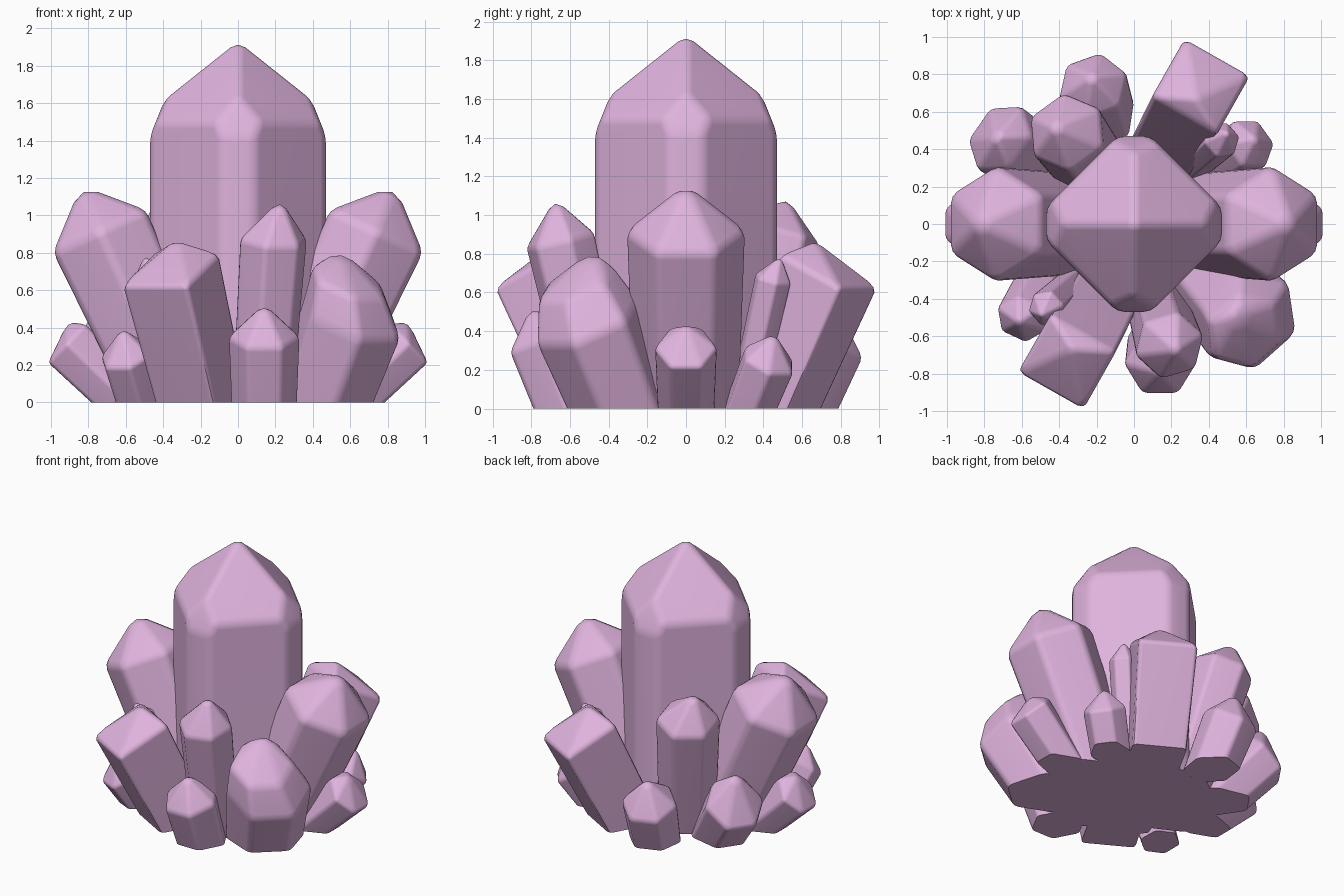
import bpy, bmesh, math
from mathutils import Vector, Matrix

cube = bpy.data.objects.get("Cube")
if cube:
    bpy.data.objects.remove(cube, do_unlink=True)

# Single lilac crystal material
lilac = bpy.data.materials.new("lilac_crystal")
lilac.use_nodes = True
colour = (0.74, 0.45, 0.73, 1)
lilac.diffuse_color = colour
lilac.node_tree.nodes["Principled BSDF"].inputs["Base Color"].default_value = colour

UP = Vector((0, 0, 1))


def cut(bm, point, normal):
    """Slice off everything on the normal side and cap the hole."""
    geom = bm.verts[:] + bm.edges[:] + bm.faces[:]
    bmesh.ops.bisect_plane(bm, geom=geom, plane_co=point, plane_no=normal,
                           clear_outer=True)
    rim = [e for e in bm.edges if e.is_boundary]
    bmesh.ops.holes_fill(bm, edges=rim, sides=0)


def crystal(name, base, shoulder, tip, radius, sides=6, taper=0.86,
            soft=0.12, roll=0, trim=None, collar=None, turn=False):
    base, shoulder, tip = Vector(base), Vector(shoulder), Vector(tip)
    axis = (shoulder - base).normalized()
    side = UP.cross(axis)
    side = side.normalized() if side.length > 0.01 else Vector((1, 0, 0))
    out = axis.cross(side)
    angles = [2 * math.pi * k / sides + math.radians(roll) for k in range(sides)]
    spokes = [math.cos(a) * side + math.sin(a) * out for a in angles]
    bm = bmesh.new()

    # Tapered shaft running below the ground, closed by a pointed cap
    levels = [(base - axis * 0.35, radius * taper), (shoulder, radius)]
    if collar:
        levels.append((Vector(collar[0]), collar[1]))
    rings = [[bm.verts.new(c + s * r) for s in spokes] for c, r in levels]
    apex = bm.verts.new(tip)
    bm.faces.new(rings[0][::-1])
    for k in range(sides):
        n = (k + 1) % sides
        for low, high in zip(rings, rings[1:]):
            bm.faces.new((low[k], low[n], high[n], high[k]))
        bm.faces.new((rings[-1][k], rings[-1][n], apex))
    # Flat facets along the corners
    if trim:
        for s in spokes:
            cut(bm, base + s * trim, s)
            cut(bm, shoulder + s * (trim - 0.03), s + UP * 0.4)
    # Worn, rounded edges
    bmesh.ops.bevel(bm, geom=bm.edges[:], offset=radius * soft, segments=2,
                    profile=0.5, affect='EDGES', clamp_overlap=True)
    cut(bm, Vector((0, 0, 0)), -UP)
    if turn:
        bm.transform(Matrix.Rotation(math.pi, 4, 'Z'))
    bmesh.ops.recalc_face_normals(bm, faces=bm.faces[:])
    mesh = bpy.data.meshes.new(name)
    bm.to_mesh(mesh)
    bm.free()
    mesh.materials.append(lilac)
    obj = bpy.data.objects.new(name, mesh)
    bpy.context.collection.objects.link(obj)
    bpy.ops.object.select_all(action='DESELECT')
    obj.select_set(True)
    bpy.context.view_layer.objects.active = obj
    bpy.ops.object.shade_smooth_by_angle(angle=math.radians(40))
    obj.modifiers.new("even_shading", 'WEIGHTED_NORMAL').keep_sharp = True


# Central column with four broad faces
crystal("main_crystal", (0, 0, 0), (0, 0, 1.5), (0, 0, 1.945), 0.56,
        sides=4, taper=1, soft=0.07, trim=0.47)

# Square leaning crystals with low roofs, front and back
for name, turn in (("back_leaning_crystal", False), ("front_leaning_crystal", True)):
    crystal(name, (.19, .44, 0), (.36, .74, .71), (.33, .67, .87), 0.285,
            sides=4, roll=45, soft=0.1, turn=turn)

# Crystals repeated on the opposite side of the cluster
pairs = [
    ("side_crystal", (.32, 0, 0), (.74, 0, .915), (.84, 0, 1.16), .315),
    ("low_crystal", (.59, 0, 0), (.915, 0, .315), (.91, 0, .43), .165),
    ("narrow_crystal", (.3, .3, 0), (.47, .45, .67), (.5, .49, .79), .1),
]
for name, base, shoulder, tip, radius in pairs:
    crystal(name, base, shoulder, tip, radius)
    crystal("opposite_" + name, base, shoulder, tip, radius, turn=True)

# Broad front crystal with a steep band under its cap
crystal("front_broad_crystal", (.45, -.33, 0), (.61, -.51, .45), (.55, -.49, .82),
        0.295, collar=((.59, -.57, .65), 0.22))

# Individual crystals at the front and back
singles = [
    ("front_tall_crystal", (.13, -.45, 0), (.19, -.65, .87), (.23, -.68, 1.09), .19),
    ("front_short_crystal", (.14, -.62, 0), (.14, -.75, .35), (.14, -.8, .53), .195),
    ("front_small_crystal", (-.53, -.36, 0), (-.6, -.51, .25), (-.62, -.53, .4), .145),
    ("back_small_crystal", (.48, .33, 0), (.62, .43, .25), (.65, .46, .39), .15),
    ("back_tall_crystal", (-.2, .27, 0), (-.36, .49, .89), (-.43, .52, 1.1), .22),
    ("back_side_crystal", (-.46, .28, 0), (-.72, .46, .35), (-.74, .47, .58), .21),
    ("back_short_crystal", (-.17, .6, 0), (-.22, .74, .33), (-.23, .79, .52), .195),
]
for name, base, shoulder, tip, radius in singles:
    crystal(name, base, shoulder, tip, radius)
